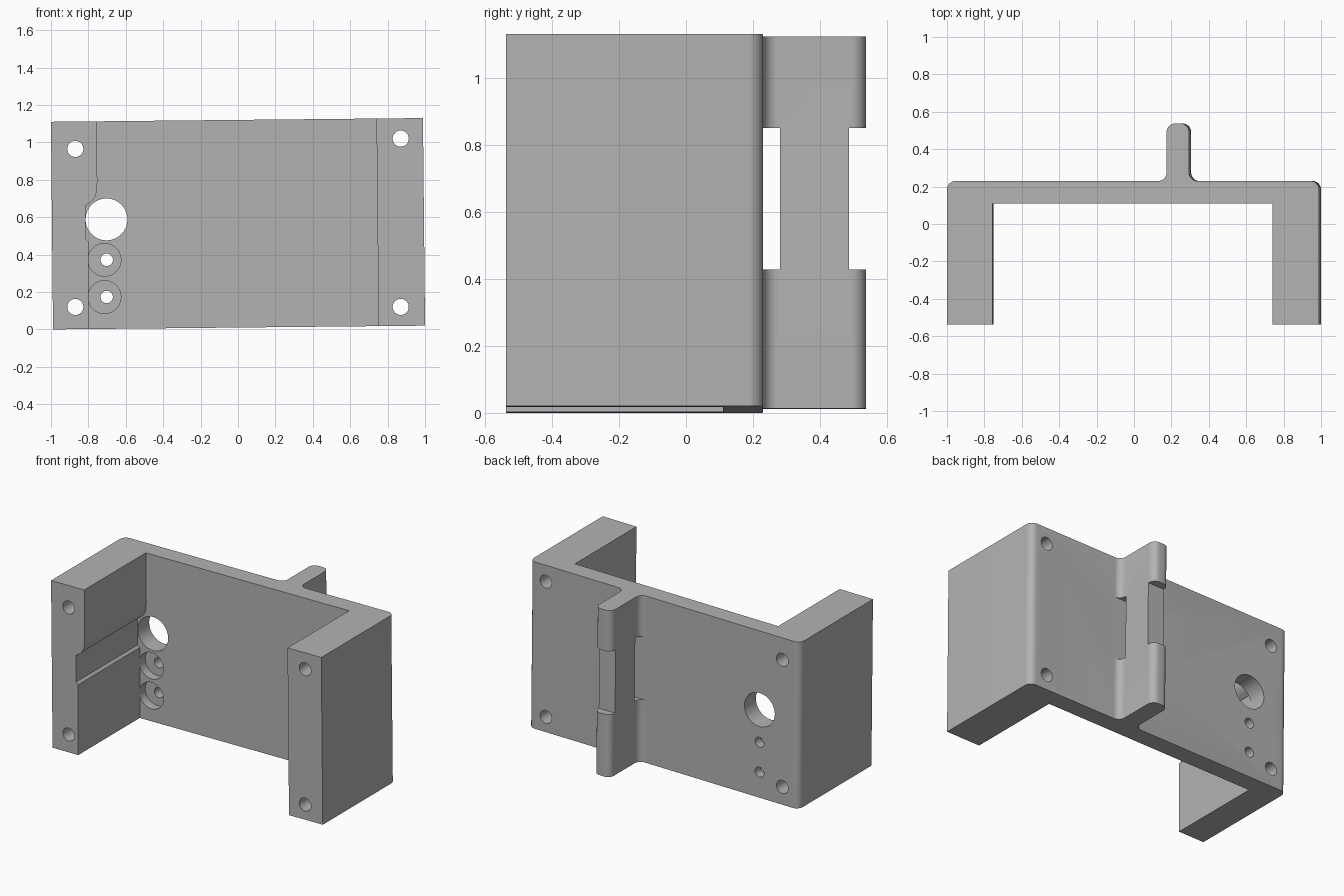
import bpy, bmesh, math
from mathutils import Vector, Matrix

cube = bpy.data.objects.get("Cube")
if cube:
    bpy.data.objects.remove(cube)

TILT = -0.01
FRONT, INNER, BACK, TIP = -0.537, 0.11, 0.23, 0.537

grey = bpy.data.materials.new("plain grey")
grey.use_nodes = True
grey.diffuse_color = (0.45, 0.45, 0.45, 1)
grey.node_tree.nodes["Principled BSDF"].inputs["Base Color"].default_value = grey.diffuse_color


def rounded(points, steps=8):
    """Outline from (x, y, radius) corners, with each radius as an arc."""
    out = []
    for i, (x, y, r) in enumerate(points):
        p = Vector((x, y))
        if r == 0:
            out.append(p)
            continue
        a = (Vector(points[i - 1][:2]) - p).normalized()
        b = (Vector(points[(i + 1) % len(points)][:2]) - p).normalized()
        centre = p + (a + b) * r
        for k in range(steps + 1):
            t = k / steps * math.pi / 2
            out.append(centre - b * r * math.cos(t) - a * r * math.sin(t))
    return out


def prism(name, outline, low, high, matrix=Matrix()):
    """Extrude a flat outline from low to high along its local z."""
    bm = bmesh.new()
    face = bm.faces.new([bm.verts.new((p[0], p[1], low)) for p in outline])
    moved = bmesh.ops.extrude_face_region(bm, geom=[face])["geom"]
    bmesh.ops.translate(bm, vec=(0, 0, high - low),
                        verts=[v for v in moved if isinstance(v, bmesh.types.BMVert)])
    bmesh.ops.transform(bm, matrix=matrix, verts=bm.verts)
    bmesh.ops.recalc_face_normals(bm, faces=bm.faces)
    mesh = bpy.data.meshes.new(name)
    bm.to_mesh(mesh)
    bm.free()
    obj = bpy.data.objects.new(name, mesh)
    bpy.context.collection.objects.link(obj)
    return obj


# Bracket body: two side walls, back plate and the rounded rear fin
body = prism("bracket", rounded([
    (-0.9945, FRONT, 0), (-0.75, FRONT, 0), (-0.75, INNER, 0), (0.746, INNER, 0),
    (0.746, FRONT, 0), (0.9945, FRONT, 0), (0.9945, BACK, 0.045),
    (0.30, BACK, 0.045), (0.30, TIP, 0.045), (0.18, TIP, 0.045), (0.18, BACK, 0.045),
    (-0.9945, BACK, 0.045)]), -0.555, 0.555,
    Matrix.Translation((0, 0, 0.565)) @ Matrix.Rotation(TILT, 4, 'Y'))
body.data.materials.append(grey)

# Outlines drawn in x and z, extruded along y
UPRIGHT = Matrix(((1, 0, 0, 0), (0, 0, 1, 0), (0, 1, 0, 0), (0, 0, 0, 1)))


def cut(outline, low, high):
    cutter = prism("cutter", outline, low, high, UPRIGHT)
    cutter.hide_render = True
    mod = body.modifiers.new("cut", 'BOOLEAN')
    mod.operation = 'DIFFERENCE'
    mod.solver = 'EXACT'
    mod.object = cutter
    bpy.ops.object.modifier_apply(modifier=mod.name)
    bpy.data.objects.remove(cutter)


def hole(x, z, radius, low=-1, high=1, sides=40):
    cut([(x + radius * math.cos(k * math.tau / sides),
          z + radius * math.sin(k * math.tau / sides)) for k in range(sides)], low, high)


bpy.context.view_layer.objects.active = body
body.select_set(True)

# Stepped channel along the inside of the right wall
cut([(-0.73, 0.78), (-0.753, 0.78), (-0.753, 0.75), (-0.761, 0.715), (-0.776, 0.69),
     (-0.795, 0.675), (-0.815, 0.662), (-0.815, 0.485), (-0.80, 0.47),
     (-0.80, -0.1), (-0.73, -0.1)], -0.6, INNER)

# Corner bolt holes through walls and plate
for x, z in ((-0.87, 0.965), (-0.87, 0.12), (0.87, 1.02), (0.87, 0.12)):
    hole(x, z, 0.043)

# Large opening and two counterbored holes in the plate
hole(-0.703, 0.588, 0.112, 0, 1)
for z in (0.372, 0.173):
    hole(-0.714, z, 0.088, 0, 0.17)
    hole(-0.702, z, 0.033, 0, 1)

# Slot at the fin root and notch at its tip
for low, high in ((BACK, 0.28), (0.487, 0.6)):
    cut([(0.1, 0.428), (0.4, 0.428), (0.4, 0.85), (0.1, 0.85)], low, high)

bpy.ops.object.shade_smooth_by_angle(angle=math.radians(30))
